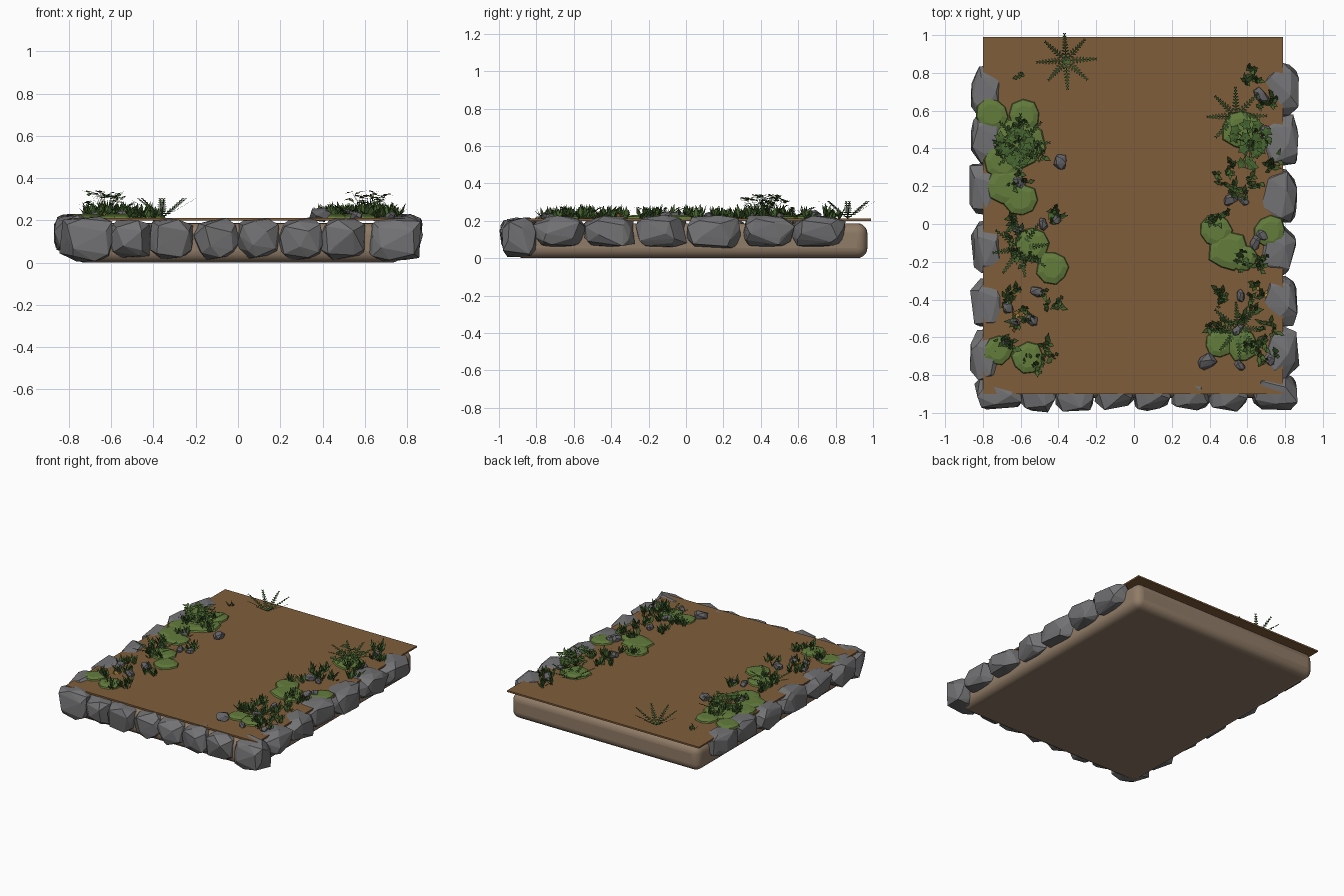
import bpy, bmesh, math, random
from mathutils import Vector, Matrix

if "Cube" in bpy.data.objects:
    bpy.data.objects.remove(bpy.data.objects["Cube"])
random.seed(7)
R = random.uniform
TAU = math.tau
TOP = 0.212          # upper surface of the soil sheet


def mat(name, rgb):
    m = bpy.data.materials.new(name)
    m.diffuse_color = (*rgb, 1)
    m.use_nodes = True
    m.node_tree.nodes["Principled BSDF"].inputs["Base Color"].default_value = m.diffuse_color
    return m


STONE = mat("grey stone", (0.17, 0.168, 0.175))
PEBBLE = mat("dark pebble", (0.13, 0.13, 0.14))
SOIL = mat("brown soil", (0.215, 0.11, 0.042))
CLAY = mat("tan base", (0.28, 0.20, 0.135))
MOSS = mat("moss green", (0.125, 0.20, 0.045))
LEAF = mat("leaf green", (0.06, 0.125, 0.028))
FERN = mat("fern green", (0.05, 0.115, 0.03))
YELLOW = mat("dry yellow", (0.40, 0.24, 0.04))


def finish(name, bm, material):
    me = bpy.data.meshes.new(name)
    bm.to_mesh(me)
    bm.free()
    me.materials.append(material)
    ob = bpy.data.objects.new(name, me)
    bpy.context.collection.objects.link(ob)
    return ob


def box(name, lo, hi, material):
    bm = bmesh.new()
    bmesh.ops.create_cube(bm, size=1)
    lo, hi = Vector(lo), Vector(hi)
    for v in bm.verts:
        v.co = (lo + hi) / 2 + v.co * (hi - lo)
    return finish(name, bm, material)


def add_rock(bm, c, half, n=26, power=0.62, turn=0.0):
    """Faceted boulder: hull of jittered points on a boxy sphere, fitted to size."""
    pts = []
    for i in range(n):
        z = 1 - 2 * (i + 0.5) / n
        a = i * 2.39996 + R(-0.35, 0.35)
        r = math.sqrt(1 - z * z)
        p = (r * math.cos(a), r * math.sin(a), z)
        pts.append(Vector([math.copysign(abs(q) ** power, q) for q in p]) * R(0.86, 1.06))
    lo = [min(p[k] for p in pts) for k in range(3)]
    hi = [max(p[k] for p in pts) for k in range(3)]
    rot = Matrix.Rotation(turn, 3, 'Z')
    vs = []
    for p in pts:
        q = Vector([((p[k] - lo[k]) / (hi[k] - lo[k]) * 2 - 1) * half[k] for k in range(3)])
        vs.append(bm.verts.new(Vector(c) + rot @ q))
    res = bmesh.ops.convex_hull(bm, input=vs)
    junk = [g for g in res["geom_interior"] + res["geom_unused"] if isinstance(g, bmesh.types.BMVert)]
    bmesh.ops.delete(bm, geom=list(set(junk)), context='VERTS')


def add_leaf(bm, base, d, length, width, side=None):
    """Pointed four-sided leaf from base along direction d."""
    d = d.normalized()
    s = side or d.cross(Vector((0, 0, 1)))
    if s.length < 0.01:
        s = Vector((1, 0, 0))
    s = s.normalized() * width / 2
    mid = base + d * length * 0.45
    bm.faces.new([bm.verts.new(p) for p in (base, mid + s, base + d * length, mid - s)])


def add_fern(bm, x, y, radius, rise, fronds=7, arch=0.0, width=0.026):
    """Ring of rising fronds, each a thin stem with paired leaflets."""
    off = R(0, 0.3)
    for f in range(fronds):
        a = off + f * TAU / fronds
        out = Vector((math.cos(a), math.sin(a), 0))
        side = Vector((-out.y, out.x, 0))
        length = radius * R(0.88, 1.05)

        def at(t):
            h = rise * ((1 - arch) * t + arch * math.sin(t * 2.3))
            return Vector((x, y, TOP)) + out * length * t + Vector((0, 0, h))
        steps = 9
        for i in range(steps):
            p, q = at(i / steps), at((i + 1) / steps)
            w = side * 0.003
            bm.faces.new([bm.verts.new(v) for v in (p - w, p + w, q + w, q - w)])
            t = (i + 1) / steps
            w = width * (1.15 - 0.8 * t) * min(1, t * 4)
            for s in (-1, 1):
                add_leaf(bm, q, side * s + out * 0.45 + Vector((0, 0, 0.15)), w, 0.013, (q - p))


def add_sprig(bm, x, y, h, n=6):
    """Tuft of upright pointed leaves with a few lying flatter."""
    for i in range(n):
        a = R(0, TAU)
        lean = R(0.2, 0.6) if i % 3 else R(0.9, 1.6)
        d = Vector((math.cos(a) * lean, math.sin(a) * lean, 1))
        base = Vector((x + R(-.012, .012), y + R(-.012, .012), TOP - 0.002))
        add_leaf(bm, base, d, h * R(0.75, 1.1), 0.024)


# base slab and soil sheet
slab = box("base_slab", (-0.78, -0.92, 0), (0.78, 0.97, 0.187), CLAY)
bev = slab.modifiers.new("round", 'BEVEL')
bev.width, bev.segments = 0.055, 5
bpy.context.view_layer.objects.active = slab
slab.select_set(True)
bpy.ops.object.shade_smooth_by_angle(angle=math.radians(40))
box("soil_sheet", (-0.8, -0.9, 0.2), (0.79, 0.99, TOP), SOIL)

# border stones along both sides and the front
bm = bmesh.new()
for sx, ys in ((-1, (0.70, 0.44, 0.18, -0.12, -0.42, -0.69)),
               (1, (0.71, 0.44, 0.15, -0.13, -0.41, -0.68))):
    for y in ys:
        add_rock(bm, (sx * R(0.765, 0.785), y, 0.142), (R(0.09, 0.10), R(0.13, 0.145), R(0.083, 0.09)))
finish("side_stones", bm, STONE)
bm = bmesh.new()
for x in (-0.72, -0.51, -0.31, -0.10, 0.10, 0.30, 0.50, 0.74):
    big = abs(x) > 0.7
    add_rock(bm, (x, -0.89, 0.112), (0.125 if big else 0.108, R(0.09, 0.108), 0.106 if big else R(0.094, 0.103)))
finish("front_stones", bm, STONE)

# pebbles: x, y, radius
bm = bmesh.new()
for x, y, r in ((-.61, .22, .035), (-.39, .33, .04), (-.62, -.03, .03), (-.48, 0, .035), (-.41, .02, .03),
                (-.51, -.36, .04), (-.67, -.44, .035), (-.63, -.52, .03), (-.54, -.51, .035), (-.68, -.63, .03),
                (.67, .68, .045), (.69, .5, .03), (.51, .13, .04), (.58, .12, .03), (.64, -.1, .04),
                (.68, -.06, .035), (.565, -.38, .035), (.385, -.73, .048), (.56, -.75, .03), (.55, -.56, .035),
                (.72, -.72, .03)):
    add_rock(bm, (x, y, TOP + r * 0.3), (r, r * R(0.6, 0.85), r * 0.7), 14, 0.85, R(0, 3))
finish("pebbles", bm, PEBBLE)

# moss cushions: x, y, radius
bm = bmesh.new()
for x, y, r in ((-.75, .58, .09), (-.58, .57, .09), (-.61, .42, .14), (-.70, .33, .10), (-.67, .20, .11),
                (-.60, .13, .09), (-.54, -.11, .10), (-.43, -.23, .09), (-.72, -.67, .08), (-.56, -.71, .09),
                (.57, .50, .11), (.43, -.03, .09), (.50, -.14, .11), (.72, -.04, .09), (.58, -.18, .075),
                (.45, -.63, .08), (.57, -.64, .09)):
    rings = []
    n, a0 = 9, R(0, 1)
    wob = [R(0.9, 1.08) for _ in range(n)]
    for s, z in ((1.0, -0.004), (0.93, 0.010), (0.6, 0.019)):
        rings.append([bm.verts.new((x + r * s * wob[i] * math.cos(a0 + i * TAU / n),
                                    y + r * s * wob[i] * math.sin(a0 + i * TAU / n), TOP + z)) for i in range(n)])
    for lo, hi in zip(rings, rings[1:]):
        for i in range(n):
            j = (i + 1) % n
            bm.faces.new((lo[i], lo[j], hi[j], hi[i]))
    bm.faces.new(rings[-1])
finish("moss_cushions", bm, MOSS)

# low ferns
bm = bmesh.new()
for x, y, r, h in ((-.36, .865, .155, .09), (-.60, -.13, .155, .06), (.54, .57, .155, .06), (.55, -.56, .155, .06)):
    add_fern(bm, x, y, r, h, 8)
add_fern(bm, -.60, .43, .155, .07, 8)
finish("ferns", bm, FERN)

# two taller leafy bushes: arching stems carrying broad leaves
bm = bmesh.new()
for x, y in ((-.62, .42), (.62, .42)):
    for k in range(17):
        a, reach, h = k * 2.4, R(0.03, 0.115), R(0.07, 0.13)
        tip = Vector((x + math.cos(a) * reach, y + math.sin(a) * reach, TOP + h))
        root = Vector((x, y, TOP))
        add_leaf(bm, root, tip - root, (tip - root).length, 0.008)
        for j in range(5):
            b = a + j * TAU / 5
            add_leaf(bm, tip, Vector((math.cos(b), math.sin(b), R(-0.5, 0.4))), R(0.03, 0.042), 0.024)
finish("leafy_bushes", bm, LEAF)

# leaf tufts scattered in both beds, with a few dry yellow ones
bm, dry = bmesh.new(), bmesh.new()
for x, y in ((-.6, .5), (-.68, .4), (-.52, .4), (-.6, .0), (-.66, -.12), (-.56, -.2), (-.65, -.38), (-.58, -.5),
             (-.68, -.64), (-.44, -.4), (-.44, -.68), (-.52, -.73), (-.45, .04), (-.6, .25), (.62, .78), (.7, .62),
             (.65, .45), (.7, .33), (.47, .3), (.5, .2), (.63, .2), (.45, .04), (.55, -.2), (.7, -.2), (.48, -.38),
             (.66, -.36), (.6, -.48), (.7, -.58), (.6, -.68), (.71, -.68), (.45, -.52)):
    for k in range(4):
        add_sprig(bm, x + R(-.05, .05), y + R(-.05, .05), R(.055, .085))
add_sprig(bm, -.61, .79, .05)
for x, y in ((-.6, -.47), (-.62, -.55), (.65, -.33), (.69, -.36), (.57, -.6)):
    add_sprig(dry, x, y, .04, 4)
finish("leaf_tufts", bm, LEAF)
finish("dry_tufts", dry, YELLOW)
